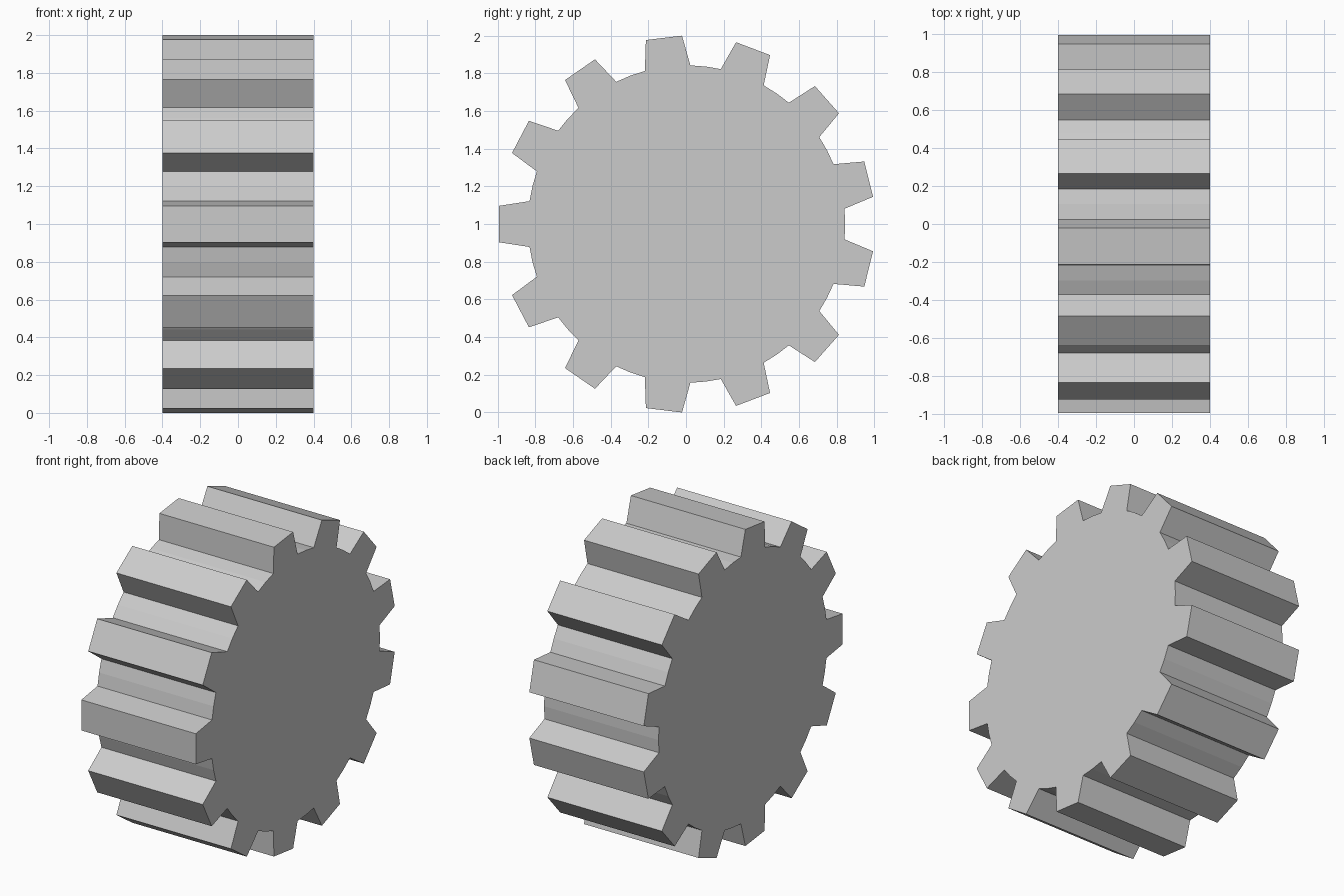
import bpy, bmesh, math

if "Cube" in bpy.data.objects:
    bpy.data.objects.remove(bpy.data.objects["Cube"])

TEETH = 13
TIP_R, ROOT_R = 1.0, 0.842
HALF_WIDTH = 0.4
pitch = 2 * math.pi / TEETH

# One tooth: root, tip, tip, root, then the middle of the gap (fractions of the pitch)
tooth = [(-0.3, ROOT_R), (-0.2, TIP_R), (0.2, TIP_R), (0.3, ROOT_R), (0.5, ROOT_R)]

# Gear outline in the y-z plane, with one tooth pointing to -y
outline = []
for i in range(TEETH):
    for frac, r in tooth:
        a = math.pi + (i + frac) * pitch
        outline.append((r * math.cos(a), r * math.sin(a)))

# Centre the outline on y and stand it on the ground
ys = [p[0] for p in outline]
zs = [p[1] for p in outline]
y_mid = (min(ys) + max(ys)) / 2
z_min = min(zs)

# Extrude the outline along x into a solid gear
bm = bmesh.new()
verts = [bm.verts.new((-HALF_WIDTH, y - y_mid, z - z_min)) for y, z in outline]
cap = bm.faces.new(verts)
result = bmesh.ops.extrude_face_region(bm, geom=[cap], use_keep_orig=True)
moved = [g for g in result["geom"] if isinstance(g, bmesh.types.BMVert)]
bmesh.ops.translate(bm, verts=moved, vec=(2 * HALF_WIDTH, 0, 0))
bmesh.ops.recalc_face_normals(bm, faces=bm.faces)

mesh = bpy.data.meshes.new("gear_wheel")
bm.to_mesh(mesh)
bm.free()
gear = bpy.data.objects.new("gear_wheel", mesh)
bpy.context.collection.objects.link(gear)
